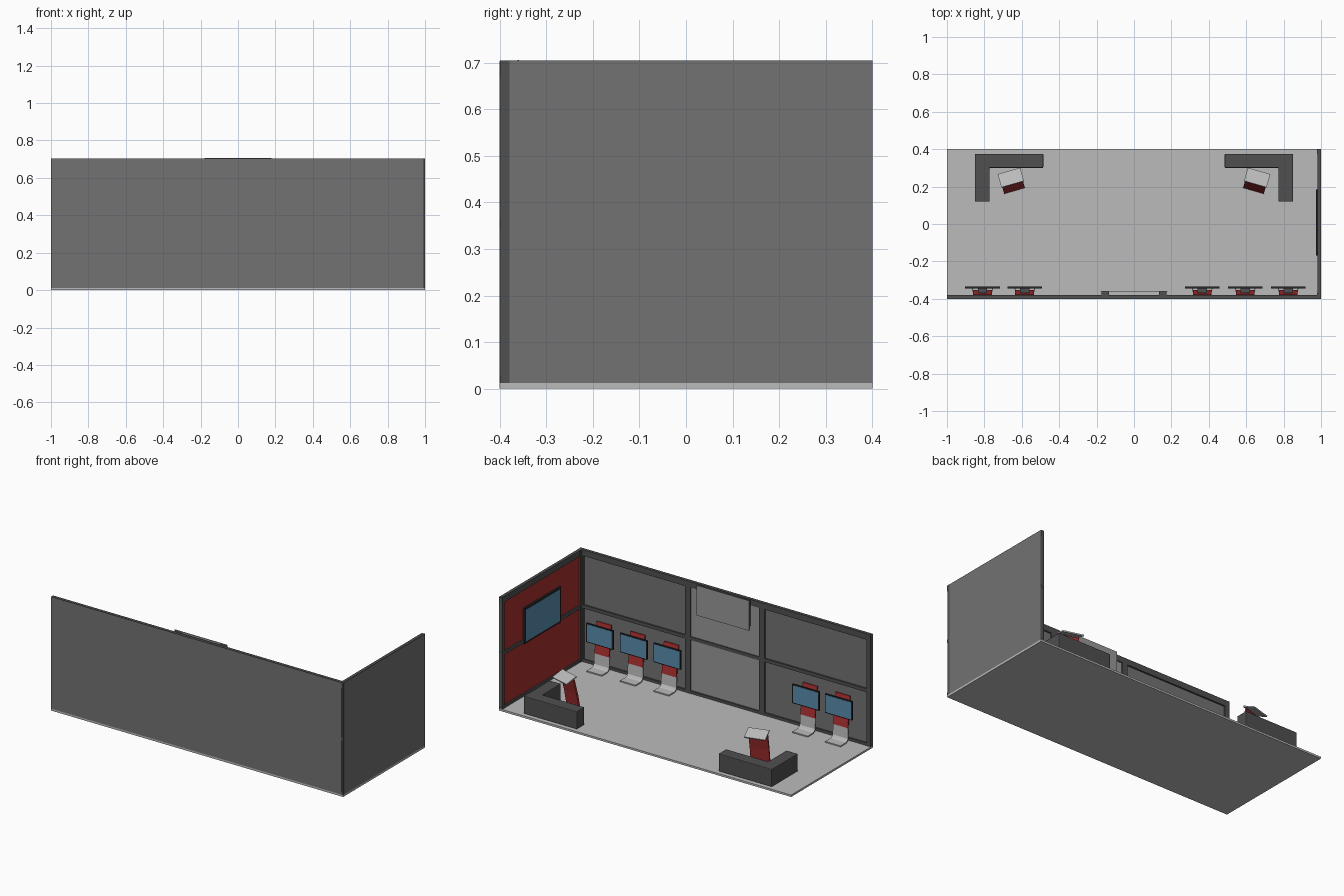
import bpy, bmesh
from math import radians
from mathutils import Matrix, Vector

if "Cube" in bpy.data.objects:
    bpy.data.objects.remove(bpy.data.objects["Cube"])


def mat(name, r, g, b):
    m = bpy.data.materials.new(name)
    m.diffuse_color = (r, g, b, 1)
    m.use_nodes = True
    m.node_tree.nodes["Principled BSDF"].inputs["Base Color"].default_value = m.diffuse_color
    return m


DARK = mat("dark_frame", 0.08, 0.08, 0.08)
MID = mat("mid_grey", 0.17, 0.17, 0.17)
PALE = mat("pale_grey", 0.32, 0.32, 0.32)
LIGHT = mat("light_grey", 0.5, 0.5, 0.5)
RED = mat("red", 0.4, 0.03, 0.03)
BLUE = mat("screen_blue", 0.1, 0.27, 0.42)
BLACK = mat("bezel_black", 0.02, 0.02, 0.02)


def finish(name, bm, material, M=None):
    if M is not None:
        bm.transform(M)
    bmesh.ops.recalc_face_normals(bm, faces=bm.faces)
    me = bpy.data.meshes.new(name)
    bm.to_mesh(me)
    bm.free()
    me.materials.append(material)
    ob = bpy.data.objects.new(name, me)
    bpy.context.collection.objects.link(ob)
    return ob


def box(name, x, y, z, material, M=None):
    """Box from (min, max) ranges."""
    bm = bmesh.new()
    bmesh.ops.create_cube(bm, size=1)
    for v in bm.verts:
        v.co = [r[0] if c < 0 else r[1] for c, r in zip(v.co, (x, y, z))]
    return finish(name, bm, material, M)


def prism(name, pts, vec, place, material, M=None):
    """Extrude a closed outline along vec."""
    bm = bmesh.new()
    f = bm.faces.new([bm.verts.new(place(a, b)) for a, b in pts])
    r = bmesh.ops.extrude_face_region(bm, geom=[f])
    bmesh.ops.translate(bm, vec=vec, verts=[g for g in r["geom"] if isinstance(g, bmesh.types.BMVert)])
    return finish(name, bm, material, M)


def bent_sheet(name, path, width, t, material, M):
    """Sheet of thickness t following a (y, z) path, centred on x."""
    p = [Vector(q) for q in path]
    off = []
    for i, q in enumerate(p):
        d = (p[min(i + 1, len(p) - 1)] - p[max(i - 1, 0)]).normalized()
        off.append(q + Vector((-d.y, d.x)) * t)
    return prism(name, p + off[::-1], (width, 0, 0),
                 lambda a, b: (-width / 2, a, b), material, M)


# Floor
box("floor", (-1, 1), (-0.4, 0.4), (0, 0.012), LIGHT)

# Long wall: backing sheets, centre panels, rails and posts
H = 0.705
box("long_wall_panel", (-1, 0.99), (-0.4, -0.39), (0.012, H - 0.002), MID)
for i, z in enumerate([(0.03, 0.345), (0.36, 0.67)]):
    box(f"centre_panel_{i}", (-0.24, 0.24), (-0.391, -0.386), z, PALE)
RAILS = {"bottom": (0.012, 0.028), "middle": (0.343, 0.364), "top": (0.668, H)}
for n, z in RAILS.items():
    box(f"long_wall_{n}_rail", (-1, 1), (-0.3995, -0.38), z, DARK)
    box(f"side_wall_{n}_rail", (0.98, 0.9995), (-0.39, 0.4), z, DARK)
for i, x in enumerate([-0.985, -0.253, 0.253, 0.985]):
    w = 0.015 if abs(x) > 0.9 else 0.018
    box(f"long_wall_post_{i}", (x - w, x + w), (-0.3985, -0.379), (0.012, H - 0.001), DARK)

# Side wall: grey outer sheet, red inner sheet, end posts
box("side_wall_panel", (0.992, 1), (-0.388, 0.4), (0.012, H - 0.002), MID)
box("side_wall_red_panel", (0.988, 0.992), (-0.38, 0.39), (0.02, 0.68), RED)
for i, y in enumerate([(-0.385, -0.365), (0.375, 0.399)]):
    box(f"side_wall_post_{i}", (0.979, 0.998), y, (0.012, H - 0.001), DARK)

# Blank sign board standing off the long wall on two brackets
box("sign_board", (-0.18, 0.18), (-0.362, -0.358), (0.52, 0.706), PALE)
for s in (-1, 1):
    box("sign_bracket", (s * 0.155 - 0.02, s * 0.155 + 0.02), (-0.381, -0.361), (0.54, 0.70), DARK)


# Flat screen facing +y in local space, centred at the origin
def screen(name, w, h, d, M):
    b = 0.006 if w < 0.3 else 0.012
    box(name + "_bezel", (-w / 2, w / 2), (-d / 2, d / 2), (-h / 2, h / 2), BLACK, M)
    box(name + "_display", (-w / 2 + b, w / 2 - b), (d / 2 - 0.001, d / 2 + 0.001),
        (-h / 2 + b, h / 2 - b), BLUE, M)


# Large screen on the red wall
screen("wall_screen", 0.355, 0.22, 0.012,
       Matrix.Translation((0.98, 0.008, 0.447)) @ Matrix.Rotation(radians(90), 4, "Z"))

# Display stands along the long wall
for i, x in enumerate([-0.81, -0.585, 0.365, 0.595, 0.825]):
    M = Matrix.Translation((x, 0, 0))
    bent_sheet(f"stand_foot_{i}", [(-0.28, 0.02), (-0.333, 0.02), (-0.345, 0.025),
               (-0.352, 0.036), (-0.356, 0.105)], 0.105, 0.007, LIGHT, M)
    bent_sheet(f"stand_back_{i}", [(-0.354, 0.1), (-0.376, 0.29)], 0.1, 0.008, RED, M)
    box(f"stand_mount_{i}", (-0.025, 0.025), (-0.37, -0.34), (0.2, 0.25), DARK, M)
    screen(f"stand_screen_{i}", 0.185, 0.118, 0.01, Matrix.Translation((x, -0.339, 0.225)))

# Corner desks and angled lecterns, mirrored left and right
L = [(0.85, 0.375), (0.485, 0.375), (0.485, 0.3), (0.772, 0.3), (0.772, 0.12), (0.85, 0.12)]
for side, s in (("left", -1), ("right", 1)):
    desk = prism(f"{side}_desk", L, (0, 0, 0.109), lambda a, b: (s * a, b, 0.012), DARK)
    bev = desk.modifiers.new("soft_edges", "BEVEL")
    bev.width, bev.segments = 0.004, 2
    M = Matrix.Translation((s * 0.655, 0.235, 0)) @ Matrix.Rotation(radians(-s * 16), 4, "Z")
    bent_sheet(f"{side}_lectern_foot", [(0.035, 0.02), (-0.055, 0.02)], 0.115, 0.007, LIGHT, M)
    bent_sheet(f"{side}_lectern_body", [(-0.05, 0.018), (-0.03, 0.13), (-0.004, 0.235)],
               0.115, 0.01, RED, M)
    bent_sheet(f"{side}_lectern_top", [(-0.025, 0.25), (0.048, 0.222)], 0.125, 0.008, LIGHT, M)
